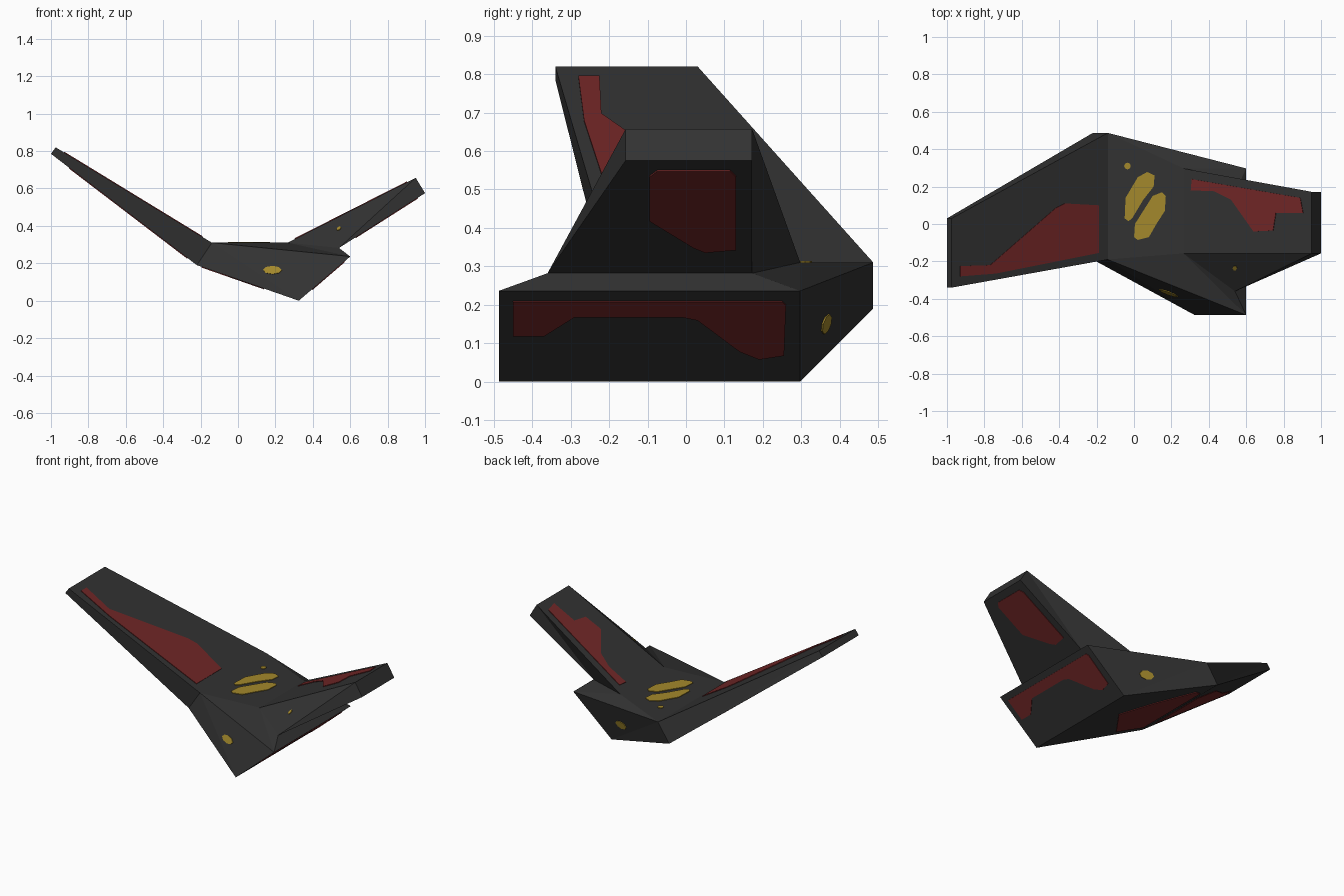
import bpy, bmesh, math
from mathutils import Vector
from mathutils.bvhtree import BVHTree

if "Cube" in bpy.data.objects:
    bpy.data.objects.remove(bpy.data.objects["Cube"])


def material(name, r, g, b):
    m = bpy.data.materials.new(name)
    m.diffuse_color = (r, g, b, 1)
    m.use_nodes = True
    m.node_tree.nodes["Principled BSDF"].inputs["Base Color"].default_value = m.diffuse_color
    return m


GREY = material("dark grey", 0.032, 0.032, 0.032)
RED = material("dark red", 0.165, 0.020, 0.020)
YELLOW = material("mustard yellow", 0.37, 0.25, 0.025)


def section(top, bottom):
    """Four corners: top front, top back, bottom back, bottom front.
    Each rail is (x, z, front y, back y)."""
    (x, z, f, b), (u, w, g, h) = top, bottom
    return [Vector(p) for p in ((x, f, z), (x, b, z), (u, h, w), (u, g, w))]


left_tip = section((-0.975, 0.82, -0.34, 0.03), (-1.0, 0.785, -0.34, 0.03))
left_root = section((-0.14, 0.31, -0.19, 0.487), (-0.22, 0.19, -0.19, 0.487))
right_tip = section((0.95, 0.657, -0.157, 0.172), (1.0, 0.575, -0.157, 0.172))
right_root = section((0.265, 0.31, -0.157, 0.297), (0.54, 0.282, -0.36, 0.172))
keel_end = section((0.6, 0.236, -0.487, 0.297), (0.325, 0.0, -0.487, 0.297))

all_verts, all_faces = [], []   # triangles used to project the painted plates


def make_object(name, polys, mat, surface=True):
    bm = bmesh.new()
    for poly in polys:
        bm.faces.new([bm.verts.new(p) for p in poly])
    bmesh.ops.remove_doubles(bm, verts=bm.verts, dist=1e-5)
    if surface:
        bmesh.ops.triangulate(bm, faces=bm.faces)
    bmesh.ops.recalc_face_normals(bm, faces=bm.faces)
    if surface:
        base = len(all_verts)
        bm.verts.index_update()
        all_verts.extend(v.co.copy() for v in bm.verts)
        all_faces.extend([base + v.index for v in f.verts] for f in bm.faces)
    me = bpy.data.meshes.new(name)
    bm.to_mesh(me)
    bm.free()
    me.materials.append(mat)
    ob = bpy.data.objects.new(name, me)
    bpy.context.collection.objects.link(ob)
    return ob


def wing(name, tip, root):
    sides = [[tip[i], tip[(i + 1) % 4], root[(i + 1) % 4], root[i]] for i in range(4)]
    make_object(name, sides + [tip], GREY)


# Wings
wing("left_wing", left_tip, left_root)
wing("right_wing", right_tip, right_root)

# Hull between the wings, with the keel that ends at lower right
ltf, ltb, lbb, lbf = left_root
rtf, rtb, rbb, rbf = right_root
ptf, ptb, pbb, pbf = keel_end
make_object("hull", [
    [ltf, rtf, rtb, ltb],          # top
    [ltf, ptf, rtf], [rtf, ptf, rbf],  # front shoulder
    [ltf, lbf, pbf, ptf],          # front
    [rbf, ptf, ptb, rbb],          # ledge under the right wing
    [ltb, rtb, ptb], [rtb, rbb, ptb],  # back shoulder
    [ltb, ptb, pbb, lbb],          # back
    [lbf, lbb, pbb, pbf],          # bottom
    keel_end,
], GREY)

tree = BVHTree.FromPolygons(all_verts, all_faces)
# Viewing side: how a 2D point becomes a ray start, and the ray direction
VIEWS = {
    "top": (lambda a, b: (a, b, 3), (0, 0, -1)),
    "bottom": (lambda a, b: (a, b, -3), (0, 0, 1)),
    "right": (lambda a, b: (3, a, b), (-1, 0, 0)),
    "front": (lambda a, b: (a, -3, b), (0, 1, 0)),
    "back": (lambda a, b: (a, 3, b), (0, -1, 0)),
}


def plate(name, view, mat, outline):
    """Thin painted plate: outline projected onto the hull from one side."""
    start, d = VIEWS[view]
    d = Vector(d)
    hi, lo = [], []
    for a, b in outline:
        hit, n, _, _ = tree.ray_cast(Vector(start(a, b)), d)
        if hit is None:
            continue
        if n.dot(d) > 0:
            n = -n
        hi.append(hit + n * 0.004)
        lo.append(hit - n * 0.002)
    k = len(hi)
    if k < 3:
        return
    rim = [[hi[i], hi[(i + 1) % k], lo[(i + 1) % k], lo[i]] for i in range(k)]
    make_object(name, rim + [hi, lo[::-1]], mat, surface=False)


def oval(cx, cy, rx, ry, n=8):
    return [(cx + rx * math.cos(2 * math.pi * i / n),
             cy + ry * math.sin(2 * math.pi * i / n)) for i in range(n)]


# Red panels
plate("left_wing_top_panel", "top", RED,
      [(-0.93, -0.28), (-0.93, -0.225), (-0.77, -0.22), (-0.42, 0.085),
       (-0.37, 0.11), (-0.19, 0.10), (-0.19, -0.155), (-0.74, -0.265)])
plate("right_wing_top_panel", "top", RED,
      [(0.305, 0.18), (0.31, 0.24), (0.89, 0.14), (0.905, 0.06), (0.76, 0.06),
       (0.745, -0.035), (0.64, -0.04), (0.52, 0.13), (0.43, 0.175)])
plate("right_wing_lower_panel", "right", RED,
      [(-0.095, 0.535), (-0.075, 0.55), (0.115, 0.55), (0.13, 0.535), (0.13, 0.345),
       (0.05, 0.338), (0.02, 0.35), (-0.095, 0.42)])
plate("keel_end_panel", "right", RED,
      [(-0.45, 0.21), (0.25, 0.21), (0.26, 0.20), (0.255, 0.07), (0.19, 0.06),
       (0.14, 0.08), (0.03, 0.162), (-0.01, 0.17), (-0.29, 0.17), (-0.37, 0.12),
       (-0.45, 0.12)])
plate("hull_bottom_panel", "bottom", RED,
      [(-0.05, -0.22), (0.14, 0.03), (0.02, 0.20), (-0.15, 0.38), (-0.195, 0.36),
       (-0.195, -0.15)])
plate("left_wing_lower_panel", "bottom", RED,
      [(-0.27, -0.13), (-0.27, 0.25), (-0.45, 0.20), (-0.75, -0.10), (-0.90, -0.20),
       (-0.90, -0.27)])

# Yellow stripes and marks
plate("top_stripe_a", "top", YELLOW,
      [(-0.05, 0.03), (-0.045, 0.14), (0.02, 0.25), (0.07, 0.278), (0.11, 0.26),
       (0.105, 0.20), (0.05, 0.13), (-0.01, 0.03), (-0.03, 0.015)])
plate("top_stripe_b", "top", YELLOW,
      [(0.0, -0.07), (0.005, 0.0), (0.10, 0.15), (0.15, 0.17), (0.17, 0.15),
       (0.165, 0.07), (0.12, 0.0), (0.08, -0.07), (0.02, -0.085)])
plate("top_dot", "top", YELLOW, oval(-0.035, 0.31, 0.018, 0.018))
plate("wing_front_dot", "top", YELLOW, oval(0.54, -0.235, 0.012, 0.012, 6))
plate("front_mark", "front", YELLOW, oval(0.185, 0.163, 0.05, 0.022))
plate("back_mark", "back", YELLOW, oval(0.21, 0.15, 0.045, 0.026))
